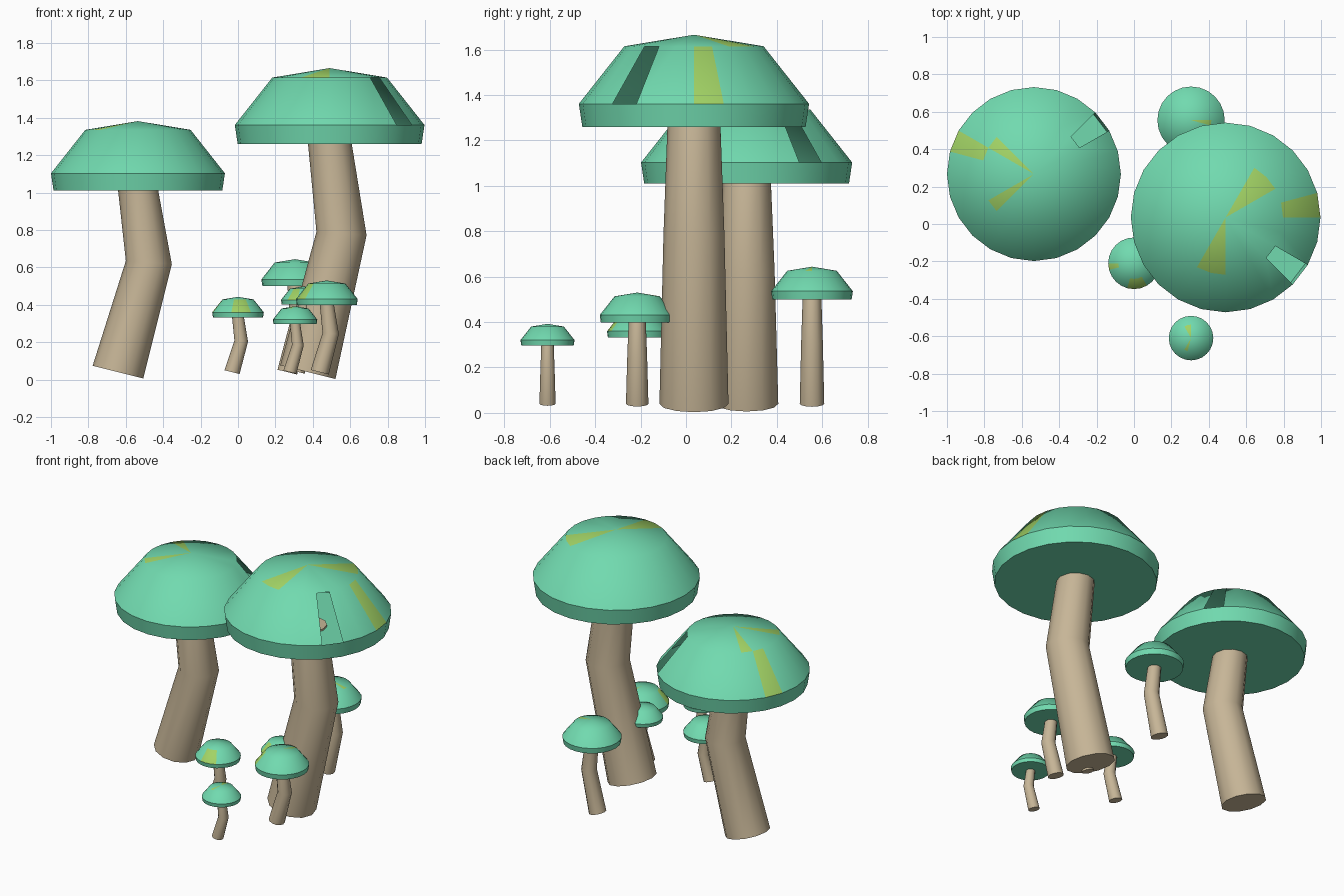
import bpy, bmesh
from math import sin, cos, radians, tau

if "Cube" in bpy.data.objects:
    bpy.data.objects.remove(bpy.data.objects["Cube"])


def material(name, colour):
    mat = bpy.data.materials.new(name)
    mat.use_nodes = True
    mat.diffuse_color = (*colour, 1)
    mat.node_tree.nodes["Principled BSDF"].inputs["Base Color"].default_value = (*colour, 1)
    return mat


GREEN = material("cap_green", (0.165, 0.70, 0.43))
LIME = material("patch_lime", (0.36, 0.65, 0.13))
TAN = material("stem_tan", (0.57, 0.465, 0.31))
CAP_SIDES, STEM_SIDES = 24, 12


def finish(name, bm, mats, angle):
    mesh = bpy.data.meshes.new(name)
    bm.to_mesh(mesh)
    bm.free()
    for mat in mats:
        mesh.materials.append(mat)
    obj = bpy.data.objects.new(name, mesh)
    bpy.context.collection.objects.link(obj)
    bpy.ops.object.select_all(action='DESELECT')
    obj.select_set(True)
    bpy.context.view_layer.objects.active = obj
    bpy.ops.object.shade_smooth_by_angle(angle=radians(angle))


def ring(bm, centre, radius, sides, tilt=0):
    x, y, z = centre
    t = radians(tilt)
    return [bm.verts.new((x + radius * cos(a) * cos(t), y + radius * sin(a),
                          z - radius * cos(a) * sin(t)))
            for a in (i * tau / sides for i in range(sides))]


def bridge(bm, low, high):
    n = len(low)
    return [bm.faces.new((low[i], low[(i + 1) % n], high[(i + 1) % n], high[i]))
            for i in range(n)]


# Cap: lower band, sloping skirt and shallow crown, with lime cells and open cells
def cap(name, x, y, z, r, crown_cells, skirt_cells, hole):
    bm = bmesh.new()
    rings = [ring(bm, (x, y, z + h * r), s * r, CAP_SIDES)
             for s, h in ((0.97, 0), (1, 0.2), (0.605, 0.7))]
    bm.faces.new(rings[0][::-1])
    bridge(bm, rings[0], rings[1])
    skirt = bridge(bm, rings[1], rings[2])
    tip = bm.verts.new((x, y, z + 0.8 * r))
    top = rings[2]
    crown = [bm.faces.new((top[i], top[(i + 1) % CAP_SIDES], tip)) for i in range(CAP_SIDES)]
    for i in crown_cells:
        crown[i].material_index = 1
    for i in skirt_cells:
        skirt[i].material_index = 1
    if hole is not None:
        bmesh.ops.delete(bm, geom=[skirt[hole]], context='FACES')
    finish(name + "_cap", bm, [GREEN, LIME], 45)


# Stem: leaning lower half, bent at a knee, narrowing to the cap
def stem(name, x, y, z, r):
    bm = bmesh.new()
    levels = [ring(bm, (x - 0.23 * r, y, 0.04), 0.3 * r, STEM_SIDES, 14),
              ring(bm, (x + 0.125 * r, y, 0.62 * z), 0.265 * r, STEM_SIDES, 4),
              ring(bm, (x, y, z + 0.02 * r), 0.23 * r, STEM_SIDES)]
    bm.faces.new(levels[0][::-1])
    bm.faces.new(levels[-1])
    for low, high in zip(levels, levels[1:]):
        bridge(bm, low, high)
    finish(name + "_stem", bm, [TAN], 35)


# name, x, y, cap base height, cap radius, lime crown cells, lime skirt cells, open cell
mushrooms = [
    ("tall_mushroom", 0.49, 0.035, 1.26, 0.507, (2, 3, 16, 17), (0,), 21),
    ("second_mushroom", -0.535, 0.267, 1.01, 0.465, (9, 14), (10,), 2),
    ("back_small_mushroom", 0.305, 0.555, 0.50, 0.18, (23,), (), None),
    ("left_small_mushroom", 0.0, -0.21, 0.332, 0.138, (), (12, 17, 18, 19), None),
    ("front_small_mushroom", 0.305, -0.61, 0.297, 0.119, (6, 7, 16), (), None),
    ("right_small_mushroom", 0.475, -0.215, 0.398, 0.165, (4,), (13, 14), None),
    ("hidden_small_mushroom", 0.35, -0.05, 0.402, 0.12, (), (15, 16), None),
]
for name, x, y, z, r, crown_cells, skirt_cells, hole in mushrooms:
    cap(name, x, y, z, r, crown_cells, skirt_cells, hole)
    stem(name, x, y, z, r)
